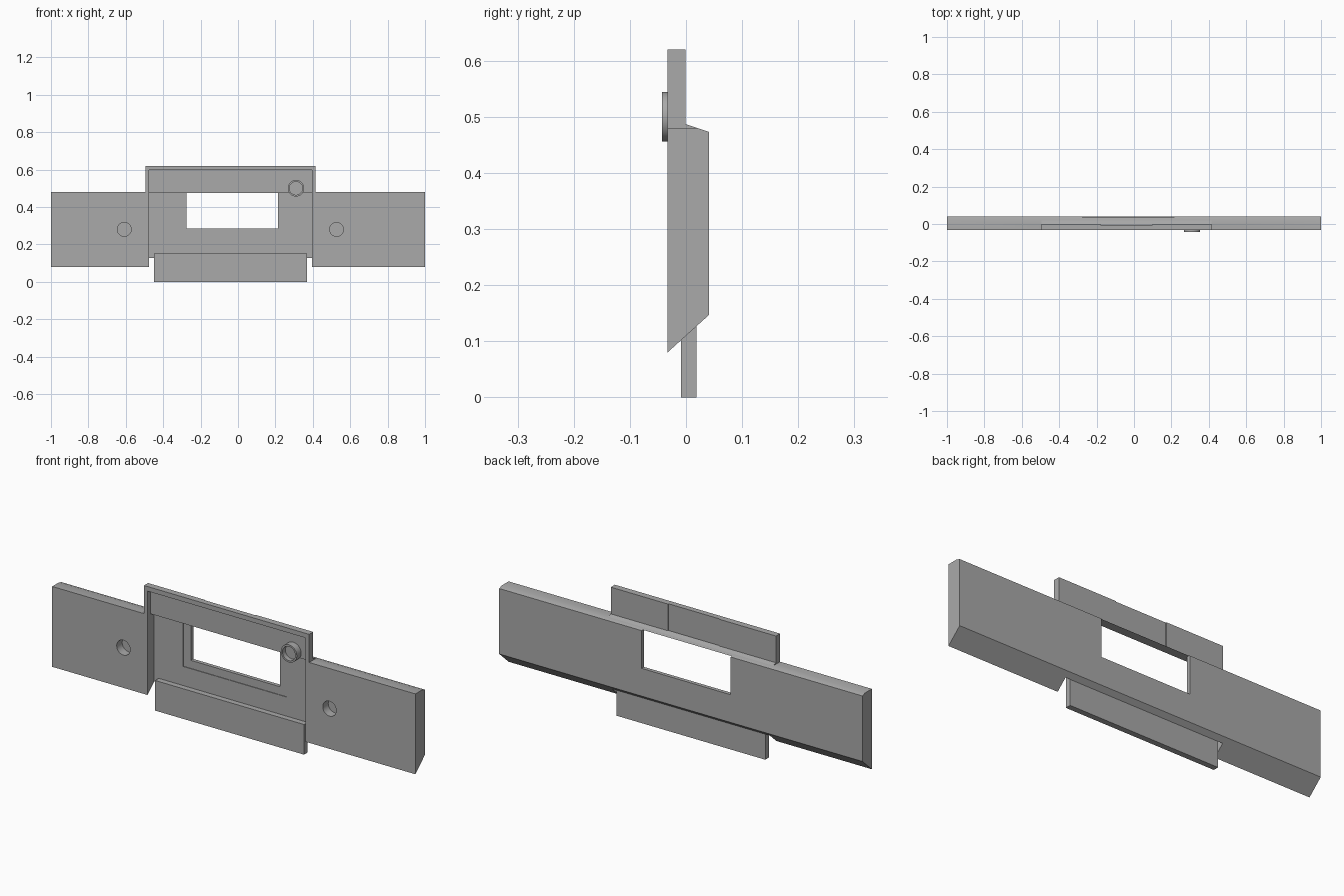
import bpy, bmesh, math
from mathutils import Matrix

cube = bpy.data.objects.get("Cube")
if cube:
    bpy.data.objects.remove(cube, do_unlink=True)

grey = bpy.data.materials.new("plain grey")
grey.use_nodes = True
grey.diffuse_color = (0.4, 0.4, 0.4, 1)
grey.node_tree.nodes["Principled BSDF"].inputs["Base Color"].default_value = (0.4, 0.4, 0.4, 1)


def finish(name, bm):
    bmesh.ops.recalc_face_normals(bm, faces=bm.faces)
    mesh = bpy.data.meshes.new(name)
    bm.to_mesh(mesh)
    bm.free()
    mesh.materials.append(grey)
    ob = bpy.data.objects.new(name, mesh)
    bpy.context.collection.objects.link(ob)
    return ob


def extrude_x(name, profile, x0, x1):
    """Extrude a (y, z) profile along x."""
    bm = bmesh.new()
    face = bm.faces.new([bm.verts.new((x0, y, z)) for y, z in profile])
    ext = bmesh.ops.extrude_face_region(bm, geom=[face])["geom"]
    bmesh.ops.translate(bm, vec=(x1 - x0, 0, 0),
                        verts=[v for v in ext if isinstance(v, bmesh.types.BMVert)])
    return finish(name, bm)


def box(name, x0, x1, y0, y1, z0, z1):
    return extrude_x(name, [(y0, z0), (y1, z0), (y1, z1), (y0, z1)], x0, x1)


def rod(name, x, z, r, y0, y1):
    """Cylinder along y."""
    bm = bmesh.new()
    place = Matrix.Translation((x, (y0 + y1) / 2, z)) @ Matrix.Rotation(math.pi / 2, 4, 'X')
    bmesh.ops.create_cone(bm, cap_ends=True, segments=48, radius1=r, radius2=r,
                          depth=y1 - y0, matrix=place)
    return finish(name, bm)


def cut(target, *cutters):
    """Subtract the cutters, then discard them."""
    for c in cutters:
        c.hide_render = True
        mod = target.modifiers.new("cut", 'BOOLEAN')
        mod.operation, mod.solver, mod.object = 'DIFFERENCE', 'EXACT', c
        bpy.context.view_layer.objects.active = target
        bpy.ops.object.modifier_apply(modifier=mod.name)
        bpy.data.objects.remove(c, do_unlink=True)


FRONT, BACK, FLOOR, SHELF = -0.033, 0.041, 0.019, -0.009
X0, X1 = -0.475, 0.395          # pocket sides


def upper_pocket():
    return box("upper_pocket", X0, X1, -0.2, SHELF, 0.474, 0.597)


# Long bar with slanted underside and top back edge
bar = extrude_x("main_bar", [(FRONT, 0.08), (BACK, 0.147), (BACK, 0.473),
                             (0.02, 0.48), (FRONT, 0.48)], -1, 1)
cut(bar,
    box("pocket", X0, X1, -0.2, FLOOR, -0.1, 0.475),
    upper_pocket(),
    box("window_rebate", -0.315, 0.255, -0.1, FLOOR + 0.003, 0.245, 0.475),
    box("window", -0.275, 0.215, -0.3, 0.3, 0.285, 0.475),
    rod("left_bore", 0.527, 0.28, 0.037, -0.1, 0.01),
    rod("right_bore", -0.608, 0.28, 0.037, -0.1, 0.01))

# Upper flange, recessed at the front and thinned behind
flange = box("upper_flange", -0.495, 0.415, FRONT, -0.001, 0.48, 0.62)
cut(flange, upper_pocket(),
    box("back_relief", -0.18, 0.1, -0.005, 0.1, 0.487, 0.8))
extrude_x("flange_fillet", [(-0.001, 0.48), (0.02, 0.48), (-0.001, 0.487)], -0.495, 0.415)

# Lower lip plate against the pocket floor
box("lower_lip", -0.45, 0.37, SHELF, FLOOR, 0, 0.15)

# Hollow round boss
boss = rod("round_boss", 0.31, 0.5, 0.044, -0.043, -0.007)
cut(boss, rod("boss_bore", 0.31, 0.5, 0.035, -0.1, -0.02))

# Smooth the round walls, keep edges sharp
bpy.ops.object.select_all(action='DESELECT')
for ob in (bar, boss):
    ob.select_set(True)
bpy.context.view_layer.objects.active = bar
bpy.ops.object.shade_smooth_by_angle(angle=math.radians(30))
for ob in (bar, boss):
    ob.select_set(False)
